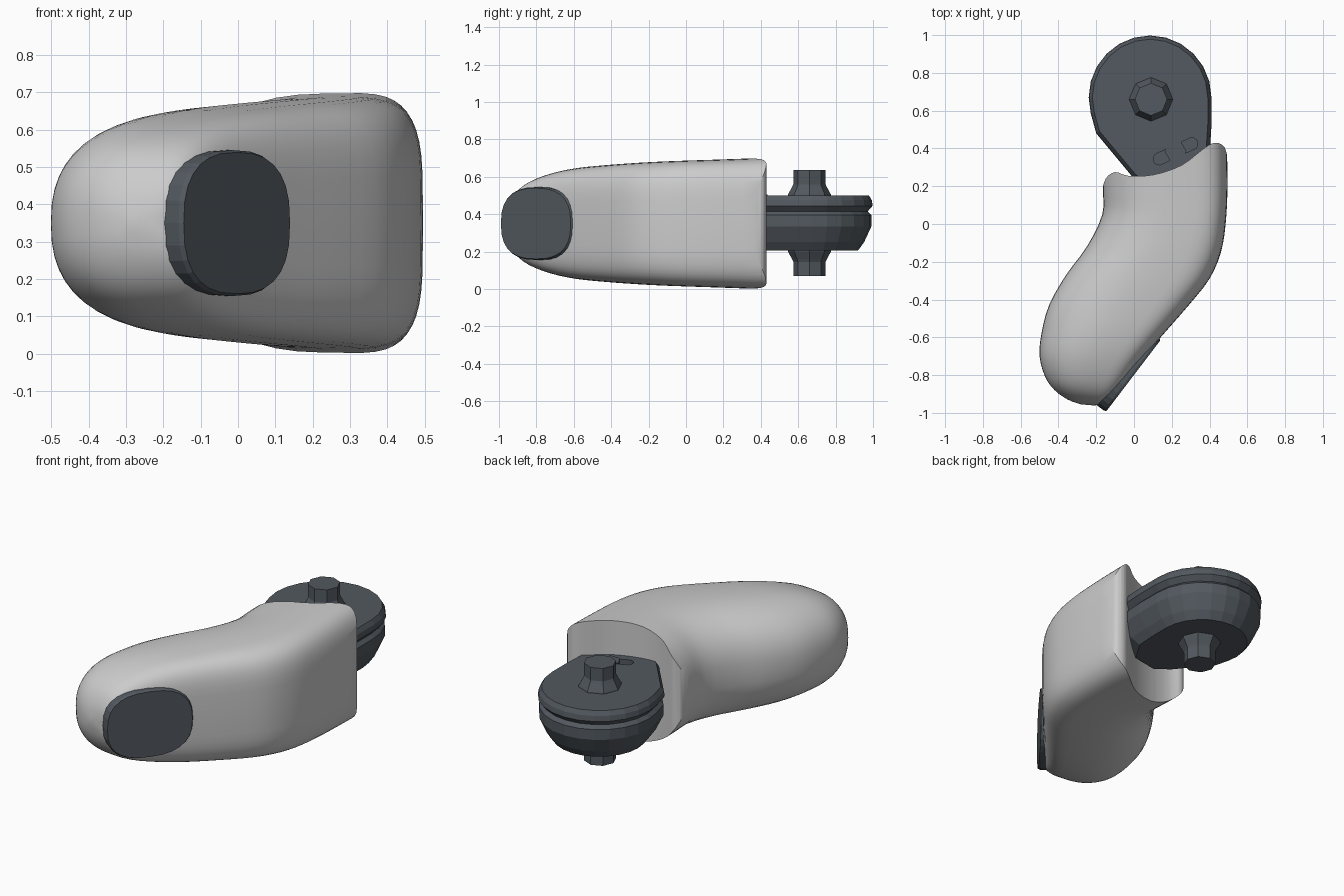
import bpy, bmesh, math

if "Cube" in bpy.data.objects:
    bpy.data.objects.remove(bpy.data.objects["Cube"])

dark = bpy.data.materials.new("dark_slate")
dark.diffuse_color = (0.085, 0.1, 0.115, 1)
dark.use_nodes = True
dark.node_tree.nodes["Principled BSDF"].inputs["Base Color"].default_value = dark.diffuse_color


def loft(name, rings, mat=None):
    """Skin a list of equal-length closed rings and cap both ends."""
    bm = bmesh.new()
    vs = [[bm.verts.new(p) for p in r] for r in rings]
    n = len(vs[0])
    for a, b in zip(vs, vs[1:]):
        for i in range(n):
            j = (i + 1) % n
            bm.faces.new((a[i], a[j], b[j], b[i]))
    bm.faces.new(vs[0])
    bm.faces.new(vs[-1])
    bmesh.ops.recalc_face_normals(bm, faces=bm.faces)
    me = bpy.data.meshes.new(name)
    bm.to_mesh(me)
    bm.free()
    ob = bpy.data.objects.new(name, me)
    bpy.context.collection.objects.link(ob)
    if mat:
        me.materials.append(mat)
    return ob


def prism(name, outline, z0, z1, mat=None):
    return loft(name, [[(x, y, z) for x, y in outline] for z in (z0, z1)], mat)


def spun(name, cx, cy, profile, sides, mat=None):
    """Stack of regular polygons from (radius, z) pairs."""
    return loft(name, [[(cx + r * math.cos(math.tau * i / sides),
                         cy + r * math.sin(math.tau * i / sides), z)
                        for i in range(sides)] for r, z in profile], mat)


def cut(ob, cutter):
    m = ob.modifiers.new("cut", 'BOOLEAN')
    m.operation, m.solver, m.object = 'DIFFERENCE', 'EXACT', cutter
    bpy.context.view_layer.objects.active = ob
    bpy.ops.object.modifier_apply(modifier=m.name)
    cutter.hide_render = True
    bpy.data.objects.remove(cutter)


def spow(v, e):
    return math.copysign(abs(v) ** e, v)


def spline(pts, steps):
    """Smooth open curve through points of any dimension."""
    out = []
    for k in range(len(pts) - 1):
        p = [pts[max(k - 1, 0)], pts[k], pts[k + 1], pts[min(k + 2, len(pts) - 1)]]
        for s in range(steps):
            t = s / steps
            out.append(tuple(0.5 * (2 * b + (c - a) * t + (2 * a - 5 * b + 4 * c - d) * t * t
                                    + (3 * b - a - 3 * c + d) * t ** 3)
                             for a, b, c, d in zip(*p)))
    return out + [pts[-1]]


ZC = 0.35

# Fingertip shell: stations of left edge x, y, right edge x, y, half height
stations = [(-.165, .50, .49, .50, .354), (-.165, .20, .495, .20, .343),
            (-.168, .05, .485, .00, .337), (-.25, -.12, .46, -.15, .331),
            (-.36, -.27, .40, -.29, .323), (-.45, -.43, .29, -.43, .312),
            (-.49, -.58, .15, -.59, .296), (-.50, -.70, .03, -.73, .268),
            (-.47, -.81, -.06, -.85, .222), (-.42, -.88, -.12, -.92, .165),
            (-.35, -.93, -.17, -.955, .09), (-.28, -.955, -.22, -.96, .02)]
rings = []
for lx, ly, rx, ry, h in spline(stations, 3):
    ring = []
    for i in range(48):
        a = math.tau * i / 48
        e = 2 / 4.2 if math.cos(a) > 0 else 2 / 2.4   # flat palm side, round back
        u = spow(math.cos(a), e)
        s = 0.6 + (0.4 if u > 0 else 0.6) * u
        ring.append((lx + (rx - lx) * s, ly + (ry - ly) * s, ZC + h * spow(math.sin(a), e)))
    rings.append(ring)
shell = loft("fingertip_shell", rings)

# Concave rear edge with rounded lobes around the knuckle
edge = spline([(-.17, .17), (-.15, .24), (-.10, .275), (-.03, .255), (.10, .26),
               (.25, .31), (.37, .40), (.43, .43), (.48, .405), (.50, .32)], 3)
cut(shell, prism("rear_cutter", [(-.6, .17)] + edge + [(.7, .32), (.7, .9), (-.6, .9)], -.2, .9))
bpy.ops.object.select_all(action='DESELECT')
shell.select_set(True)
bpy.context.view_layer.objects.active = shell
bpy.ops.object.shade_smooth_by_angle(angle=math.radians(35))

# Flat oval touch pad on the palm side of the tip
dx, dy = 0.606, 0.795           # along the pad
nx, ny = 0.795, -0.606          # outward
pad = []
for depth, k in ((-.13, 1), (-.012, 1), (0, .97)):
    ring = []
    for i in range(28):
        a = math.tau * i / 28
        u, v = .242 * k * spow(math.cos(a), .78), .195 * k * spow(math.sin(a), .78)
        ring.append((-.003 + dx * u + nx * depth, -.803 + dy * u + ny * depth, ZC + v))
    pad.append(ring)
loft("touch_pad", pad, dark)

# Knuckle disc: teardrop outline with a grooved rim
CX, CY = 0.085, 0.67
outline = [(CX + .325 * math.cos(math.radians(d)), CY + .328 * math.sin(math.radians(d)))
           for d in range(0, 200, 15)]
outline += [(-.20, .48), (-.10, .36), (.0, .24), (.1, .16), (.3, .2), (.40, .36), (.41, .52)]
layers = [(.76, .205), (.86, .25), (.98, .335), (.98, .395), (.92, .415),
          (1.0, .445), (.985, .475), (.94, .50)]
disc = loft("knuckle_disc", [[(CX + (x - CX) * k, CY + (y - CY) * k, z) for x, y in outline]
                             for k, z in layers], dark)

# Slot with a small pin in the top of the disc
sx, sy, ang = 0.22, 0.385, math.radians(25)
slot = []
for i in range(12):
    a = math.tau * i / 12 + math.tau / 24
    u, v = .032 * math.cos(a) + math.copysign(.095, math.cos(a)), .032 * math.sin(a)
    slot.append((sx + u * math.cos(ang) - v * math.sin(ang),
                 sy + u * math.sin(ang) + v * math.cos(ang)))
cut(disc, prism("slot_cutter", slot, .45, .6))
spun("slot_pin", sx, sy, [(.058, .44), (.058, .505)], 6, dark)

# Axle stubs with flared collars above and below
for side, base, end in (("top", .49, .635), ("bottom", .215, .07)):
    d = math.copysign(1, end - base)
    spun("axle_" + side, CX + .005, CY - .01,
         [(.12, base - .02 * d), (.115, base + .015 * d), (.093, base + .055 * d),
          (.086, base + .07 * d), (.086, end)], 8, dark)
